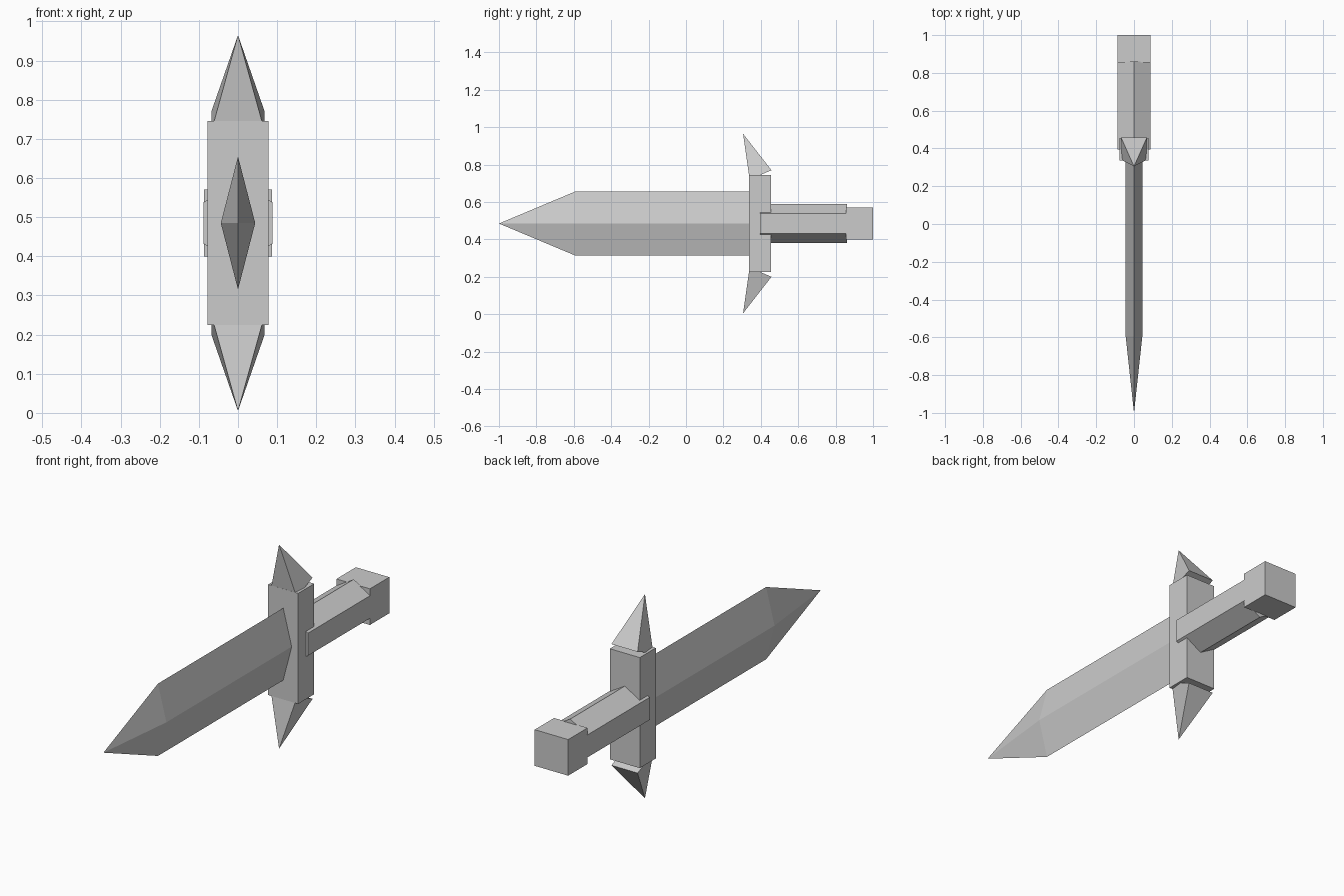
import bpy, bmesh
from mathutils import Vector

if "Cube" in bpy.data.objects:
    bpy.data.objects.remove(bpy.data.objects["Cube"])

MID = 0.485  # height of the sword's long axis

steel = bpy.data.materials.new("plain_grey")
steel.diffuse_color = (0.6, 0.6, 0.6, 1)
steel.use_nodes = True
steel.node_tree.nodes["Principled BSDF"].inputs["Base Color"].default_value = steel.diffuse_color


def hull(name, points):
    """Flat-faced convex solid around the given points."""
    bm = bmesh.new()
    for p in points:
        bm.verts.new(Vector(p))
    bmesh.ops.convex_hull(bm, input=bm.verts[:])
    bmesh.ops.dissolve_limit(bm, angle_limit=0.01, verts=bm.verts[:], edges=bm.edges[:])
    bmesh.ops.recalc_face_normals(bm, faces=bm.faces[:])
    mesh = bpy.data.meshes.new(name)
    bm.to_mesh(mesh)
    bm.free()
    mesh.materials.append(steel)
    obj = bpy.data.objects.new(name, mesh)
    bpy.context.collection.objects.link(obj)
    return obj


def prism(name, profile, y0, y1):
    """Extrude an (x, z) profile, relative to the axis, along y."""
    return hull(name, [(x, y, MID + z) for y in (y0, y1) for x, z in profile])


def rect(hx, hz):
    return [(-hx, -hz), (hx, -hz), (hx, hz), (-hx, hz)]


# Blade: diamond section tapering to a point
diamond = [(0.044, 0), (0, 0.17), (-0.044, 0), (0, -0.17)]
hull("blade", [(x, y, MID + z) for y in (-0.595, 0.345) for x, z in diamond]
     + [(0, -1.0, MID)])

# Crossguard block
prism("guard", rect(0.078, 0.26), 0.336, 0.455)

# Forward-leaning spikes at both ends of the guard
for name, s in (("upper_spike", 1), ("lower_spike", -1)):
    hull(name, [(0, 0.305, MID + s * 0.48)]
         + [(x, y, MID + s * z) for x in (-0.068, 0.068)
            for y, z in ((0.34, 0.235), (0.457, 0.285))])

# Six-sided grip with ridges on top and bottom
prism("grip", [(0, 0.105), (0.088, 0.053), (0.088, -0.053),
               (0, -0.105), (-0.088, -0.053), (-0.088, 0.053)], 0.395, 0.86)

# Pommel block
prism("pommel", rect(0.087, 0.085), 0.856, 1.0)
